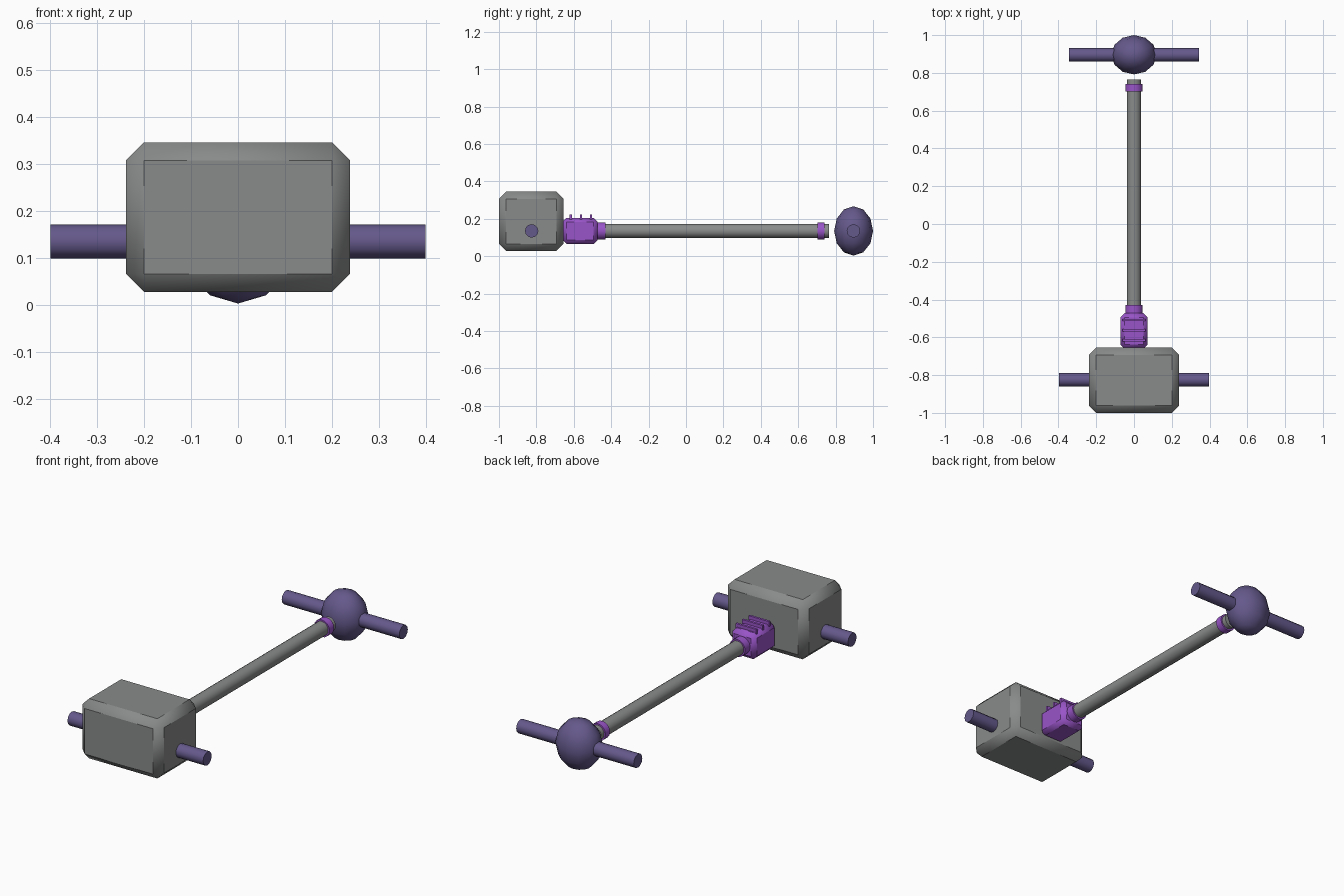
import bpy, math
from mathutils import Matrix

default = bpy.data.objects.get("Cube")
if default:
    bpy.data.objects.remove(default)


def material(name, rgb):
    m = bpy.data.materials.new(name)
    m.use_nodes = True
    m.diffuse_color = (*rgb, 1)
    m.node_tree.nodes["Principled BSDF"].inputs["Base Color"].default_value = (*rgb, 1)
    return m


GREY = material("steel grey", (0.25, 0.255, 0.255))
SLATE = material("slate purple", (0.13, 0.10, 0.26))
PURPLE = material("bright purple", (0.32, 0.09, 0.58))
AXIS_Z = 0.135


def finish(name, mat, angle):
    ob = bpy.context.object
    ob.name = ob.data.name = name
    ob.data.materials.append(mat)
    bpy.ops.object.transform_apply(location=False, rotation=True, scale=True)
    bpy.ops.object.shade_smooth_by_angle(angle=math.radians(angle))
    return ob


def box(name, mat, low, high, bevel=0):
    centre = [(a + b) / 2 for a, b in zip(low, high)]
    bpy.ops.mesh.primitive_cube_add(size=1, location=centre)
    bpy.context.object.scale = [b - a for a, b in zip(low, high)]
    ob = finish(name, mat, 50 if bevel else 30)
    if bevel:
        mod = ob.modifiers.new("Chamfer", "BEVEL")
        mod.width, mod.segments = bevel, 1
        bpy.ops.object.modifier_apply(modifier=mod.name)
        bpy.ops.object.shade_smooth_by_angle(angle=math.radians(60))


def rod(name, mat, radius, start, end, axis, offset=0, sides=16):
    # Rod along x at y = offset, or along y at x = offset
    mid = (start + end) / 2
    along_x = axis == "X"
    place = (mid, offset, AXIS_Z) if along_x else (offset, mid, AXIS_Z)
    turn = (0, math.pi / 2, 0) if along_x else (math.pi / 2, 0, 0)
    bpy.ops.mesh.primitive_cylinder_add(vertices=sides, radius=radius, depth=end - start,
                                        location=place, rotation=turn)
    finish(name, mat, 40)


# Engine block and gearbox with chamfered edges
box("engine_block", GREY, (-0.238, -1, 0.028), (0.238, -0.655, 0.345), 0.038)
box("gearbox", PURPLE, (-0.072, -0.66, 0.065), (0.072, -0.472, 0.205), 0.022)

# Cooling ribs on the gearbox
for i, y in enumerate((-0.616, -0.562, -0.508)):
    box(f"gearbox_rib_{i + 1}", PURPLE, (-0.06, y - 0.006, 0.195), (0.06, y + 0.006, 0.222))

# Driveshaft and its collars
rod("driveshaft", GREY, 0.038, -0.48, 0.765, "Y")
rod("front_collar", PURPLE, 0.046, -0.475, -0.43, "Y")
rod("rear_collar", PURPLE, 0.046, 0.702, 0.74, "Y")

# Axles
rod("front_axle", SLATE, 0.036, -0.398, 0.398, "X", -0.825, 12)
rod("rear_axle", SLATE, 0.036, -0.345, 0.345, "X", 0.895, 12)

# Differential housing
bpy.ops.mesh.primitive_uv_sphere_add(segments=12, ring_count=6, radius=1,
                                     location=(0, 0.896, AXIS_Z))
bpy.context.object.scale = (0.12, 0.104, 0.132)
finish("differential", SLATE, 60)
